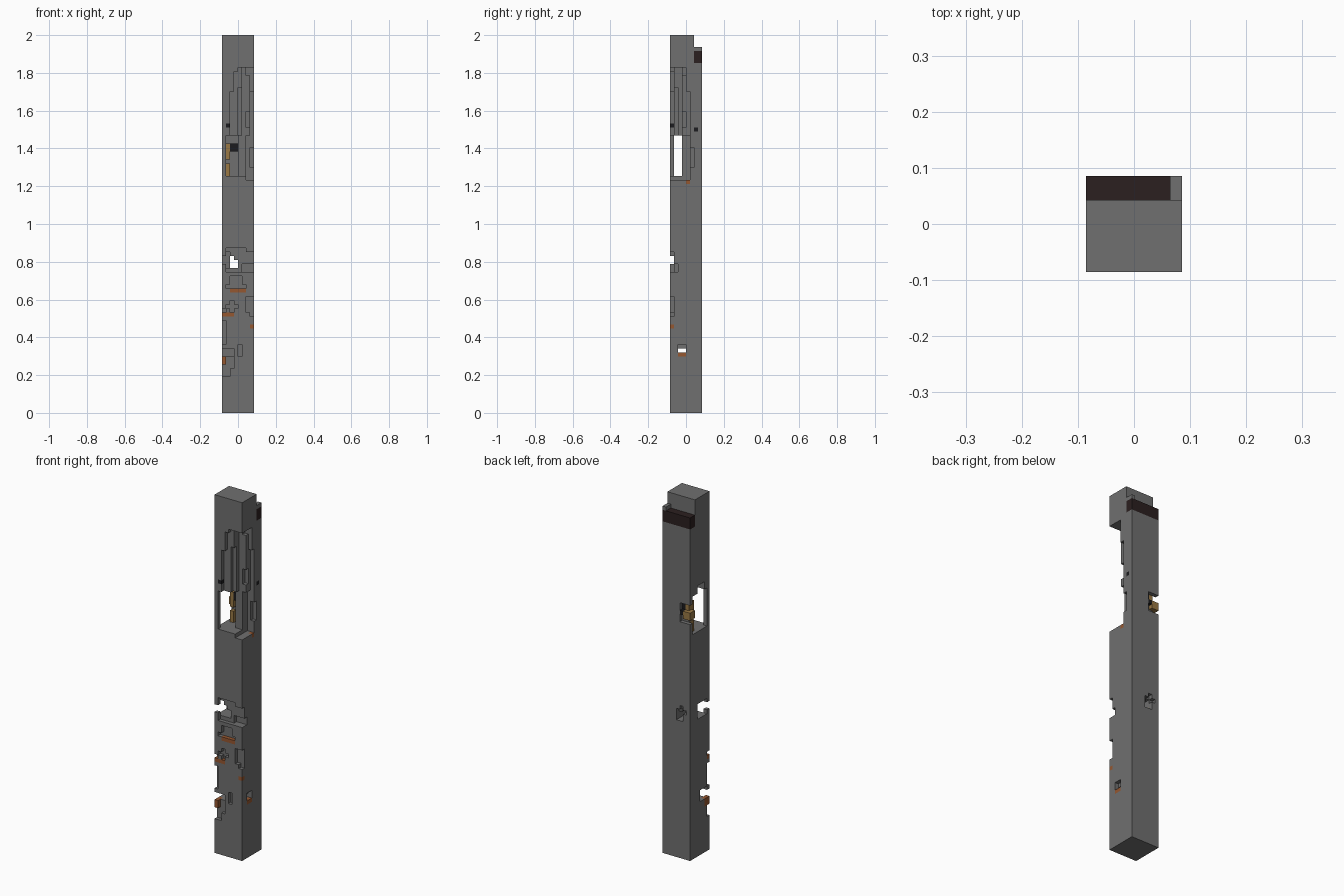
import bpy, bmesh, random
from mathutils import Vector

if "Cube" in bpy.data.objects:
    bpy.data.objects.remove(bpy.data.objects["Cube"], do_unlink=True)

WIDE, TALL = 8, 94
UNIT = 2 / TALL
random.seed(4)


def material(name, colour):
    mat = bpy.data.materials.new(name)
    mat.use_nodes = True
    mat.diffuse_color = (*colour, 1)
    mat.node_tree.nodes["Principled BSDF"].inputs["Base Color"].default_value = (*colour, 1)
    return mat


MATS = {
    "stone": material("stone grey", (0.16, 0.16, 0.16)),
    "wood": material("dark brown", (0.024, 0.014, 0.014)),
    "rust": material("rust orange", (0.30, 0.095, 0.03)),
    "brass": material("brass", (0.32, 0.19, 0.06)),
    "black": material("black", (0.012, 0.012, 0.014)),
}
cells = {}


def fill(kind, x, y, z):
    for i in range(*x):
        for j in range(*y):
            for k in range(*z):
                cells[i, j, k] = kind


def carve(x, y, z):
    for i in range(*x):
        for j in range(*y):
            for k in range(*z):
                cells.pop((i, j, k), None)


ALL = (0, WIDE)

# Solid shaft, then the stepped head with its beam
fill("stone", ALL, ALL, (0, TALL))
carve(ALL, (6, 8), (91, 94))
carve((0, 7), (6, 8), (90, 91))
fill("wood", ALL, (6, 8), (87, 90))

# Broken corner: a ragged diagonal of vertical ribs
for i, depth in zip(range(2, 8), (1, 1, 2, 3, 4, 5)):
    k = 59
    while k < 86:
        top = min(86, k + random.choice((2, 4, 6, 9)))
        carve((i, i + 1), (0, depth - random.choice((0, 0, 1))), (k, top))
        k = top

# Hollow at the foot of the broken corner, open to the side
carve((1, 8), (0, 3), (59, 69))
carve((0, 1), (1, 6), (59, 69))
carve((1, 4), (0, 6), (59, 69))
carve((6, 8), (0, 5), (58, 69))
carve((7, 8), (0, 6), (61, 66))
carve((0, 2), (2, 5), (69, 71))

# Exposed fittings at the back of the hollow
carve((0, 3), (7, 8), (62, 67))
carve((0, 1), (6, 7), (59, 69))
fill("brass", (1, 2), (5, 7), (63, 67))
fill("brass", (1, 2), (5, 7), (59, 62))
fill("brass", (0, 2), (6, 8), (63, 65))
fill("black", (2, 4), (5, 7), (65, 67))
fill("black", (2, 3), (7, 8), (64, 65))

# Middle breach, right through the shaft
carve(ALL, (0, 1), (37, 39))
carve((1, 6), (0, 1), (35, 41))
carve((5, 8), (0, 2), (35, 37))
carve((6, 8), (0, 1), (39, 40))
carve((0, 2), (1, 5), (36, 40))
carve((2, 3), ALL, (36, 39))
carve((3, 4), ALL, (36, 38))
carve((1, 4), (7, 8), (38, 39))
carve((2, 3), (7, 8), (39, 40))
fill("brass", (1, 2), (6, 7), (36, 37))

# Shallow chips down the front
carve((1, 6), (0, 1), (31, 32))
carve((2, 5), (0, 1), (32, 34))
carve((1, 4), (0, 1), (26, 27))
carve((2, 3), (0, 1), (25, 28))
carve((0, 1), (0, 1), (25, 26))
carve((6, 8), (0, 1), (25, 29))
carve((7, 8), (0, 1), (24, 25))
carve((0, 1), (0, 1), (17, 23))
carve((0, 2), (0, 1), (9, 12))
carve((0, 3), (0, 1), (11, 16))
carve((0, 3), (1, 4), (14, 17))
carve((4, 5), (0, 1), (14, 17))

# Side slot passing through to the other side
carve(ALL, (2, 4), (15, 16))
carve((7, 8), (2, 4), (16, 17))

# Rusty strips and dark spots
fill("rust", (2, 6), (0, 1), (30, 31))
fill("rust", (0, 3), (0, 1), (24, 25))
fill("rust", (7, 8), (0, 1), (21, 22))
fill("rust", (0, 1), (0, 2), (12, 14))
fill("rust", (7, 8), (4, 5), (57, 58))
fill("rust", (7, 8), (2, 4), (14, 15))
fill("black", (1, 2), (0, 1), (71, 72))
fill("black", (7, 8), (6, 7), (70, 71))

AXES = [Vector(v) for v in ((1, 0, 0), (0, 1, 0), (0, 0, 1))]


def build(name, kind):
    """Skin the outer faces of one kind of block and merge the flat ones."""
    bm = bmesh.new()
    verts = {}

    def vert(p):
        key = tuple(round(c * 2) for c in p)
        if key not in verts:
            verts[key] = bm.verts.new(((p.x - WIDE / 2) * UNIT, (p.y - WIDE / 2) * UNIT, p.z * UNIT))
        return verts[key]

    for cell, owner in cells.items():
        if owner != kind:
            continue
        centre = Vector(cell) + Vector((0.5, 0.5, 0.5))
        for a in range(3):
            for sign in (1, -1):
                n = AXES[a] * sign
                if tuple(int(c + d) for c, d in zip(cell, n)) in cells:
                    continue
                u, v = AXES[(a + 1) % 3] / 2, AXES[(a + 2) % 3] * sign / 2
                mid = centre + n / 2
                bm.faces.new([vert(mid + p) for p in (-u - v, u - v, u + v, v - u)])
    bmesh.ops.dissolve_limit(bm, angle_limit=0.01, verts=bm.verts[:], edges=bm.edges[:])
    mesh = bpy.data.meshes.new(name)
    bm.to_mesh(mesh)
    bm.free()
    mesh.materials.append(MATS[kind])
    bpy.context.collection.objects.link(bpy.data.objects.new(name, mesh))


for part, kind in (("stone_shaft", "stone"), ("head_beam", "wood"), ("rusty_strips", "rust"),
                   ("brass_fittings", "brass"), ("dark_spots", "black")):
    build(part, kind)
